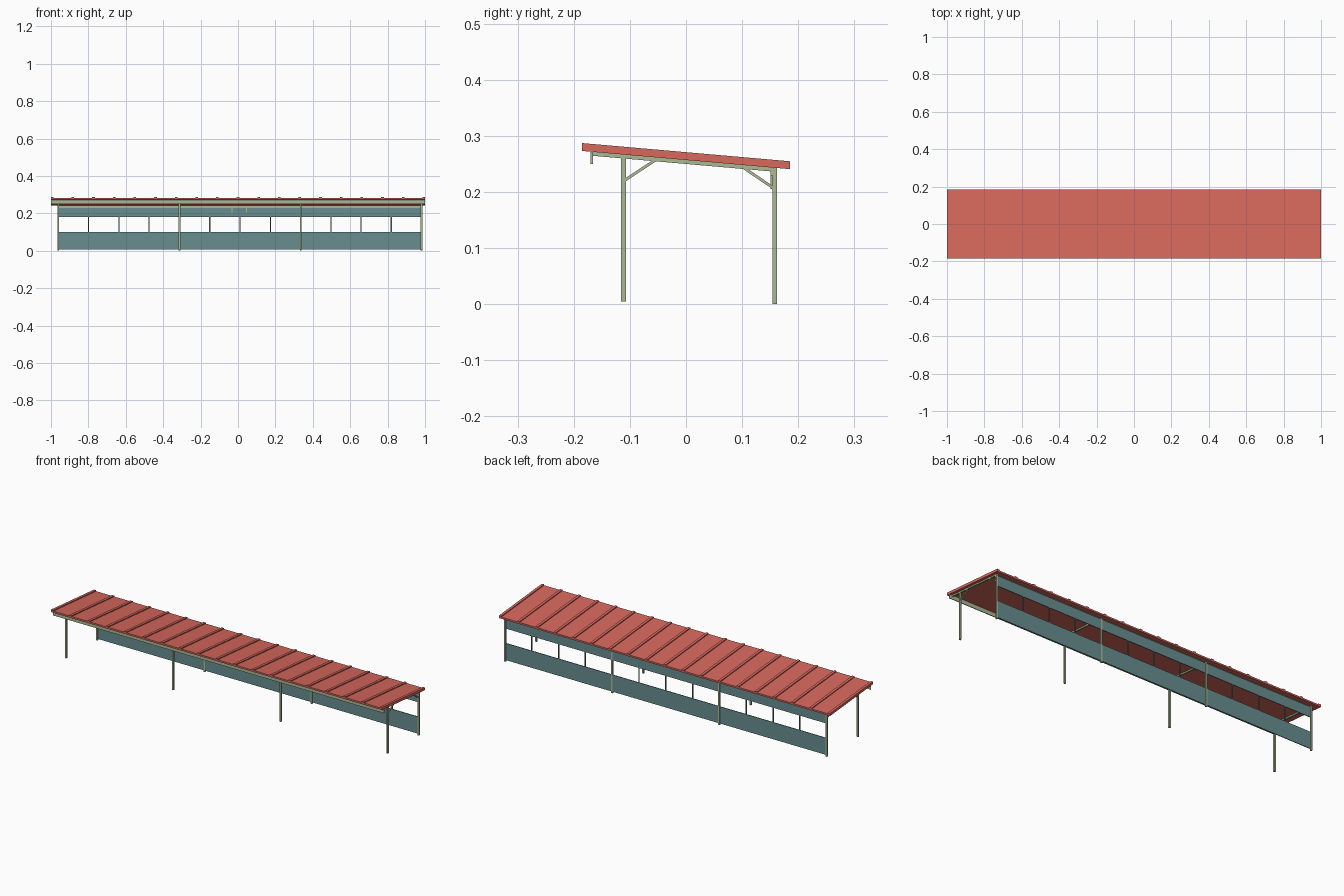
import bpy
import bmesh
from mathutils import Vector, Matrix

if "Cube" in bpy.data.objects:
    bpy.data.objects.remove(bpy.data.objects["Cube"])


def material(name, rgb):
    m = bpy.data.materials.new(name)
    m.diffuse_color = (*rgb, 1)
    m.use_nodes = True
    m.node_tree.nodes["Principled BSDF"].inputs["Base Color"].default_value = m.diffuse_color
    return m


RED = material("red_metal", (0.68, 0.14, 0.11))
GREEN = material("green_paint", (0.40, 0.48, 0.29))
TEAL = material("teal_panel", (0.14, 0.27, 0.28))
DARK = material("dark_frame", (0.12, 0.18, 0.18))


def prism(name, outline, x0, x1, mat):
    """Extrude a (y, z) outline along x."""
    bm = bmesh.new()
    face = bm.faces.new([bm.verts.new((x0, y, z)) for y, z in outline])
    ext = bmesh.ops.extrude_face_region(bm, geom=[face])
    moved = [v for v in ext["geom"] if isinstance(v, bmesh.types.BMVert)]
    bmesh.ops.translate(bm, verts=moved, vec=(x1 - x0, 0, 0))
    bmesh.ops.recalc_face_normals(bm, faces=bm.faces)
    me = bpy.data.meshes.new(name)
    bm.to_mesh(me)
    bm.free()
    me.materials.append(mat)
    ob = bpy.data.objects.new(name, me)
    bpy.context.collection.objects.link(ob)
    return ob


def box(name, x0, x1, y0, y1, z0, z1, mat):
    return prism(name, [(y0, z0), (y1, z0), (y1, z1), (y0, z1)], x0, x1, mat)


def roof_z(y):
    """Underside of the sloping roof."""
    return 0.257 - 0.0875 * y


def sloped(name, x0, x1, y0, y1, low, high, mat):
    pts = [(y0, roof_z(y0) + low), (y1, roof_z(y1) + low),
           (y1, roof_z(y1) + high), (y0, roof_z(y0) + high)]
    return prism(name, pts, x0, x1, mat)


def brace(name, x, a, b, t, mat):
    """Slanted bar between two (y, z) points."""
    a, b = Vector(a), Vector(b)
    d = (b - a).normalized() * t / 2
    n = Vector((-d.y, d.x))
    return prism(name, [a - n, b - n, b + n, a + n], x - 0.003, x + 0.003, mat)


# Roof sheet and raised seams
sloped("roof_sheet", -1, 1, -0.185, 0.185, 0, 0.009, RED)
RIBS, W = 19, 0.014
for i in range(RIBS):
    x = -1 + W / 2 + i * (2 - W) / (RIBS - 1)
    sloped("roof_seam", x - W / 2, x + W / 2, -0.185, 0.185, 0.009, 0.014, RED)

# Front fascia and rear beam
box("front_fascia", -1, 1, -0.170, -0.166, 0.25, 0.2715, GREEN)
box("rear_beam", -0.965, 0.985, 0.151, 0.155, 0.229, 0.2425, GREEN)

# Frames: posts, rafter and braces
XS = [-0.961, -0.313, 0.335, 0.981]
for x in XS:
    box("front_post", x - 0.0045, x + 0.0045, -0.1155, -0.1065, 0.005, roof_z(-0.1065), GREEN)
    box("back_post", x - 0.0045, x + 0.0045, 0.1545, 0.1625, 0, roof_z(0.1625), GREEN)
    sloped("rafter", x - 0.004, x + 0.004, -0.168, 0.156, -0.007, 0, GREEN)
    brace("front_brace", x, (-0.109, 0.221), (-0.053, 0.258), 0.005, GREEN)
    brace("back_brace", x, (0.156, 0.207), (0.103, 0.243), 0.005, GREEN)

# Back wall panels and window bars in every bay
for x0, x1 in zip(XS, XS[1:]):
    box("lower_panel", x0, x1, 0.1565, 0.1605, 0.008, 0.10, TEAL)
    box("upper_panel", x0, x1, 0.1565, 0.1605, 0.18, 0.236, TEAL)
    for k in (1, 2, 3):
        x = x0 + (x1 - x0) * k / 4
        box("window_bar", x - 0.003, x + 0.003, 0.1565, 0.1605, 0.10, 0.18, DARK)

# Pair of short hangers at the middle of the rear beam
for x in (-0.032, 0.045):
    box("hanger", x - 0.002, x + 0.002, 0.151, 0.155, 0.205, 0.24, GREEN)
